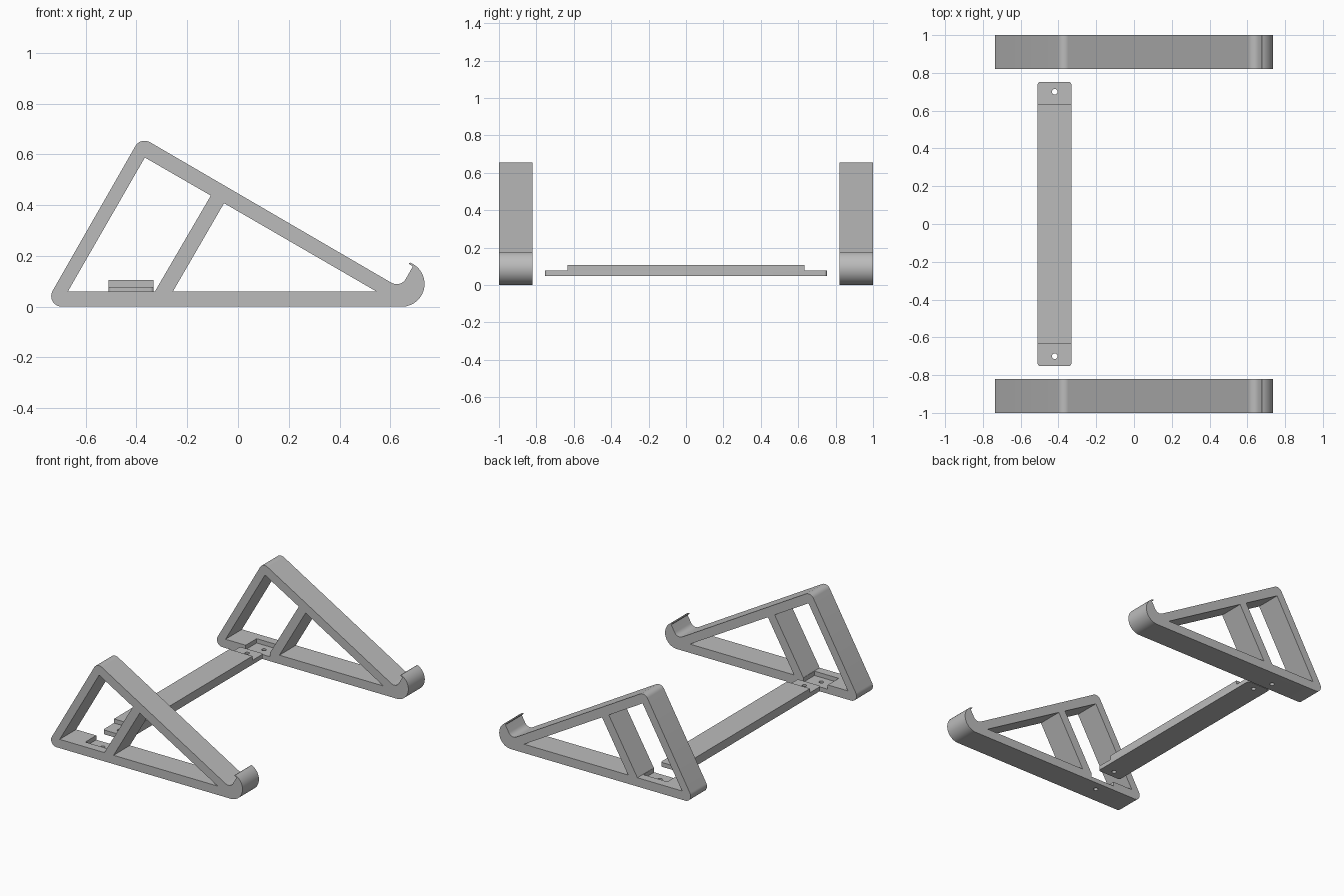
import bpy, bmesh, math

if "Cube" in bpy.data.objects:
    bpy.data.objects.remove(bpy.data.objects["Cube"])

grey = bpy.data.materials.new("plain grey")
grey.diffuse_color = (0.5, 0.5, 0.5, 1)
grey.use_nodes = True
grey.node_tree.nodes["Principled BSDF"].inputs["Base Color"].default_value = grey.diffuse_color


def arc(cx, cy, r, a0, a1, n=12):
    return [(cx + r * math.cos(math.radians(a0 + (a1 - a0) * i / n)),
             cy + r * math.sin(math.radians(a0 + (a1 - a0) * i / n))) for i in range(n + 1)]


def prism(name, pts, lo, hi, axis):
    """Extrude a 2D outline along y (outline in x,z) or z (outline in x,y)."""
    place = (lambda p, t: (p[0], t, p[1])) if axis == "y" else (lambda p, t: (p[0], p[1], t))
    bm = bmesh.new()
    a = [bm.verts.new(place(p, lo)) for p in pts]
    b = [bm.verts.new(place(p, hi)) for p in pts]
    bm.faces.new(a)
    bm.faces.new(b[::-1])
    for i in range(len(pts)):
        j = (i + 1) % len(pts)
        bm.faces.new((a[i], b[i], b[j], a[j]))
    bmesh.ops.recalc_face_normals(bm, faces=bm.faces)
    me = bpy.data.meshes.new(name)
    bm.to_mesh(me)
    bm.free()
    ob = bpy.data.objects.new(name, me)
    bpy.context.collection.objects.link(ob)
    me.materials.append(grey)
    return ob


def activate(ob):
    bpy.ops.object.select_all(action="DESELECT")
    ob.select_set(True)
    bpy.context.view_layer.objects.active = ob


def cut(ob, cutter):
    mod = ob.modifiers.new("cut", "BOOLEAN")
    mod.operation, mod.solver, mod.object = "DIFFERENCE", "EXACT", cutter
    activate(ob)
    bpy.ops.object.modifier_apply(modifier=mod.name)
    bpy.data.objects.remove(cutter)


def rect(x0, x1, y0, y1):
    return [(x0, y0), (x1, y0), (x1, y1), (x0, y1)]


def smooth(ob):
    activate(ob)
    bpy.ops.object.shade_smooth_by_angle(angle=math.radians(30))


# Side frame outline: rounded heel, hook, cradle valley, rounded apex
outline = (arc(-0.694, 0.042, 0.042, 150, 270)
           + arc(0.645, 0.09, 0.09, -90, 68, 32)
           + [(0.674, 0.172)]
           + arc(0.645, 0.09, 0.082, 68, 57.5, 4)
           + arc(0.625, 0.131, 0.042, 330, 240)
           + arc(-0.368, 0.612, 0.042, 60, 150))
rear_window = [(-0.67, 0.061), (-0.327, 0.061), (-0.107, 0.438), (-0.367, 0.588)]
front_window = [(-0.256, 0.061), (0.544, 0.061), (-0.055, 0.408)]

for side, s in (("front", -1), ("back", 1)):
    frame = prism(side + "_side_frame", outline, 0.82 * s, s, "y")
    for window in (rear_window, front_window):
        cut(frame, prism("cutter", window, 0.7 * s, 1.1 * s, "y"))
    # Half-lap pocket and screw hole that take the crossbar end
    cut(frame, prism("cutter", rect(-0.515, -0.329, 0.7 * s, 0.94 * s), 0.031, 0.09, "z"))
    cut(frame, prism("cutter", arc(-0.42, 0.885 * s, 0.015, 0, 345, 23), -0.1, 0.1, "z"))
    smooth(frame)

# Crossbar with thinned, drilled ends
r = 0.014
x0, x1, ye = -0.51, -0.332, 0.753
plan = (arc(x1 - r, ye - r, r, 0, 90, 6) + arc(x0 + r, ye - r, r, 90, 180, 6)
        + arc(x0 + r, -ye + r, r, 180, 270, 6) + arc(x1 - r, -ye + r, r, 270, 360, 6))
bar = prism("crossbar", plan, 0.047, 0.106, "z")
for s in (-1, 1):
    cut(bar, prism("cutter", rect(-0.6, -0.2, 0.633 * s, 0.9 * s), 0.077, 0.2, "z"))
    cut(bar, prism("cutter", arc(-0.42, 0.7 * s, 0.015, 0, 345, 23), -0.1, 0.2, "z"))
smooth(bar)
